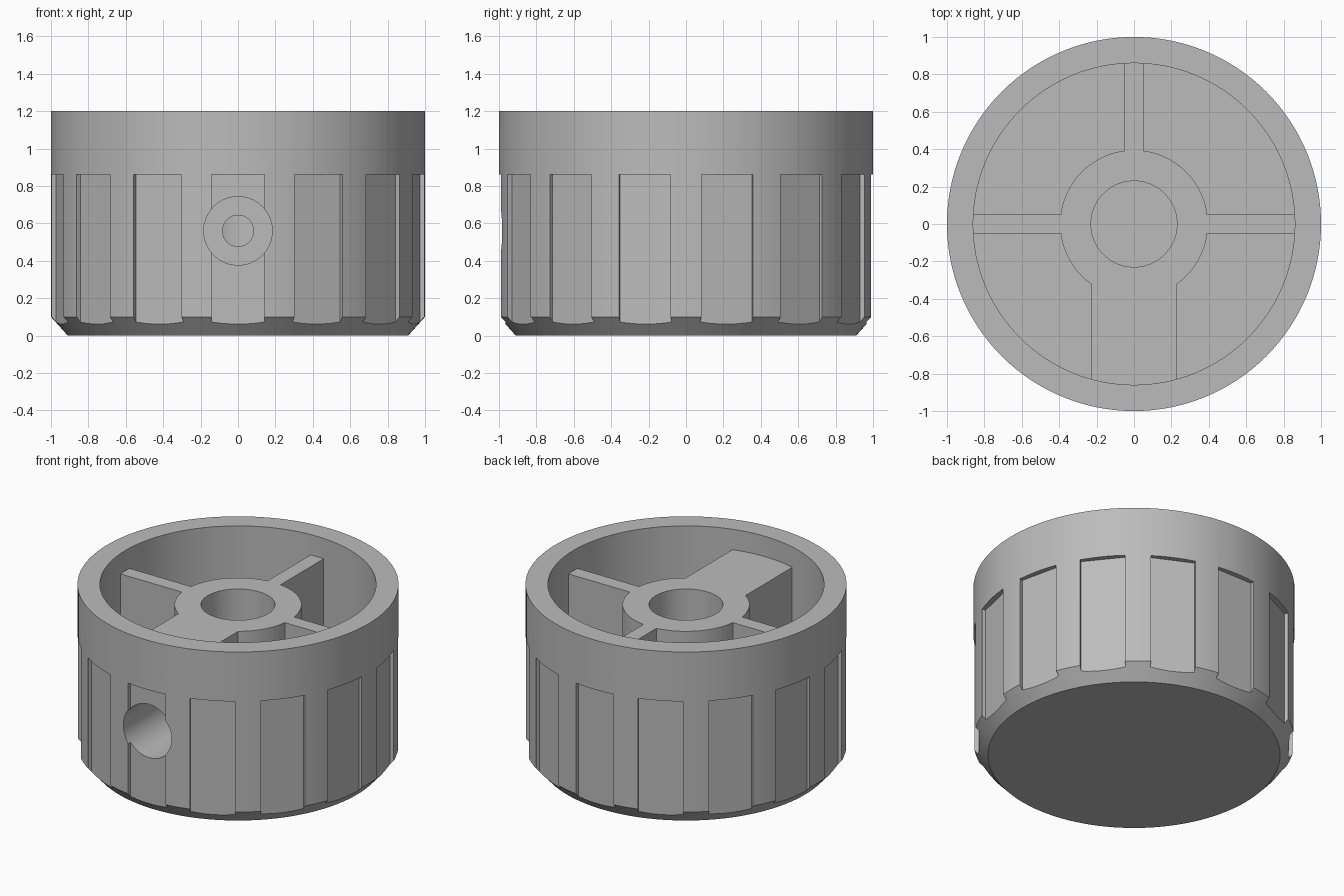
import bpy, bmesh, math
from mathutils import Matrix

if "Cube" in bpy.data.objects:
    bpy.data.objects.remove(bpy.data.objects["Cube"], do_unlink=True)

SEGMENTS = 128
RIB_TOP, FLOOR = 1.06, 0.2

grey = bpy.data.materials.new("grey_plastic")
grey.use_nodes = True
colour = (0.5, 0.5, 0.5, 1)
grey.diffuse_color = colour
grey.node_tree.nodes["Principled BSDF"].inputs["Base Color"].default_value = colour


def make_object(name, bm):
    bmesh.ops.recalc_face_normals(bm, faces=bm.faces)
    mesh = bpy.data.meshes.new(name)
    bm.to_mesh(mesh)
    bm.free()
    mesh.materials.append(grey)
    obj = bpy.data.objects.new(name, mesh)
    bpy.context.collection.objects.link(obj)
    return obj


def lathe(name, profile):
    """Spin an (r, z) profile around the z axis."""
    bm = bmesh.new()
    verts = [bm.verts.new((r, 0, z)) for r, z in profile]
    edges = [bm.edges.new(pair) for pair in zip(verts, verts[1:])]
    bmesh.ops.spin(bm, geom=verts + edges, cent=(0, 0, 0), axis=(0, 0, 1),
                   angle=math.tau, steps=SEGMENTS, use_duplicate=False)
    bmesh.ops.remove_doubles(bm, verts=bm.verts, dist=1e-4)
    return make_object(name, bm)


def add_box(bm, low, high, turn=0):
    size = [b - a for a, b in zip(low, high)]
    centre = [(a + b) / 2 for a, b in zip(low, high)]
    matrix = (Matrix.Rotation(turn, 4, "Z") @ Matrix.Translation(centre)
              @ Matrix.Diagonal((*size, 1)))
    bmesh.ops.create_cube(bm, size=1, matrix=matrix)


def combine(target, tool, operation):
    mod = target.modifiers.new(tool.name, "BOOLEAN")
    mod.operation, mod.object, mod.solver = operation, tool, "EXACT"
    bpy.context.view_layer.objects.active = target
    bpy.ops.object.modifier_apply(modifier=mod.name)
    bpy.data.objects.remove(tool, do_unlink=True)


# Cup with a chamfered closed end
knob = lathe("knob_body", [(0, 0), (0.91, 0), (1, 0.1), (1, 1.2),
                           (0.86, 1.2), (0.86, FLOOR), (0, FLOOR)])

# Flat grip slots around the outside, one centred on the front
bm = bmesh.new()
for i in range(14):
    add_box(bm, (-0.142, -1.2, -0.1), (0.142, -0.965, 0.86), i * math.tau / 14)
combine(knob, make_object("grip_slots", bm), "DIFFERENCE")

# Central hub
hub = lathe("hub", [(0, FLOOR - 0.05), (0.395, FLOOR - 0.05),
                    (0.395, RIB_TOP), (0, RIB_TOP)])
combine(knob, hub, "UNION")

# Three thin ribs and the wide screw boss at the front
for name, half, turn in (("screw_boss", 0.227, 0), ("left_rib", 0.05, 1),
                         ("back_rib", 0.05, 2), ("right_rib", 0.05, 3)):
    bm = bmesh.new()
    add_box(bm, (-half, -0.9, FLOOR - 0.05), (half, -0.2, RIB_TOP),
            turn * math.pi / 2)
    combine(knob, make_object(name, bm), "UNION")

# Shaft bore
bore = lathe("shaft_bore", [(0, FLOOR), (0.23, FLOOR), (0.23, 1.5), (0, 1.5)])
combine(knob, bore, "DIFFERENCE")

# Stepped set screw hole from the front into the bore
screw = lathe("screw_hole", [(0, 0), (0.083, 0), (0.083, 0.35),
                             (0.183, 0.35), (0.183, 1.2), (0, 1.2)])
screw.matrix_world = (Matrix.Translation((0, -0.1, 0.56))
                      @ Matrix.Rotation(math.pi / 2, 4, "X"))
bpy.context.view_layer.update()
combine(knob, screw, "DIFFERENCE")

# Smooth round walls, sharp edges elsewhere
bpy.ops.object.select_all(action="DESELECT")
knob.select_set(True)
bpy.context.view_layer.objects.active = knob
bpy.ops.object.shade_smooth_by_angle(angle=math.radians(25))
